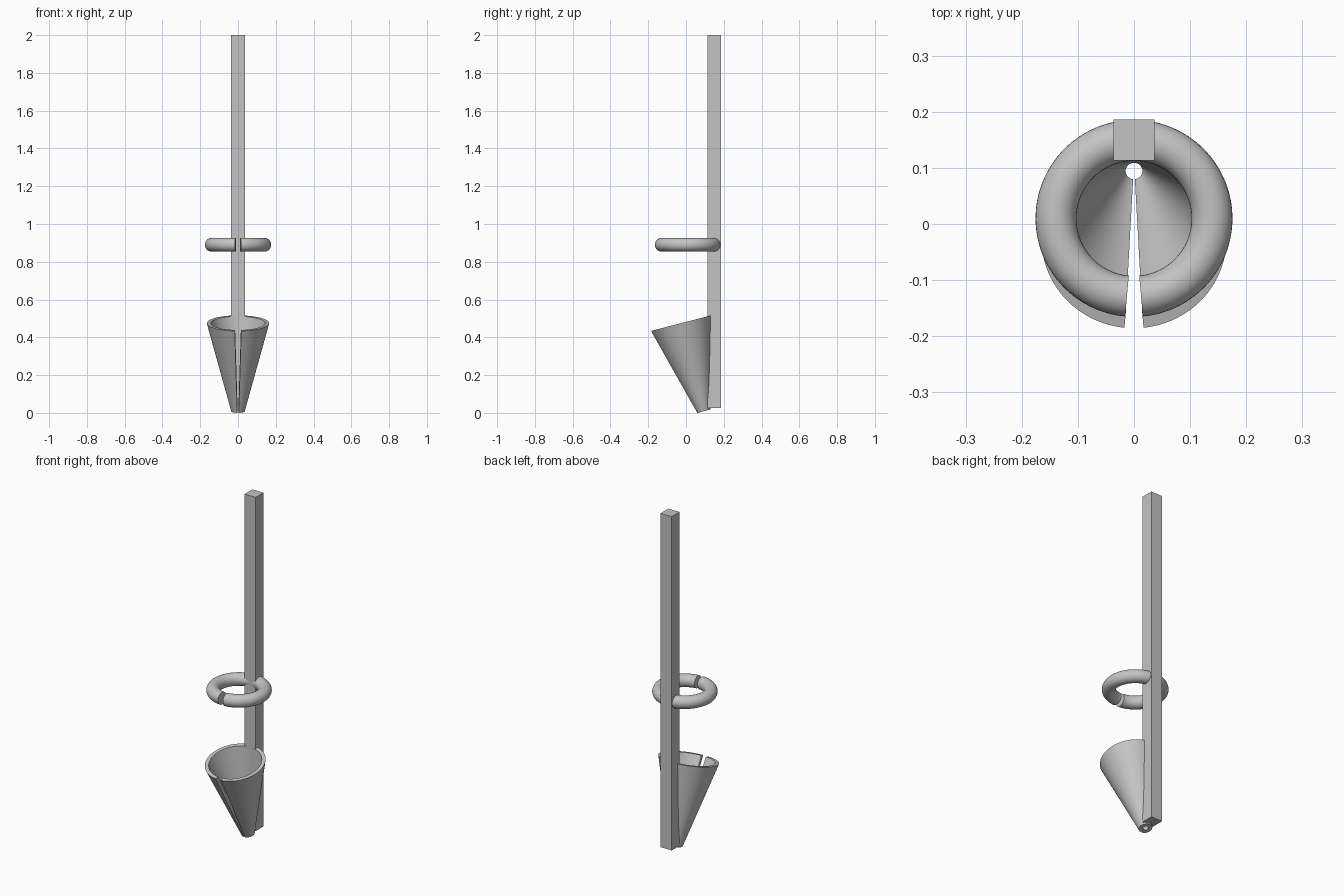
import bpy, bmesh
from math import sin, cos, tan, pi, radians
from mathutils import Matrix

if "Cube" in bpy.data.objects:
    bpy.data.objects.remove(bpy.data.objects["Cube"], do_unlink=True)

GREY = (0.55, 0.55, 0.55, 1)
mat = bpy.data.materials.new("plain grey")
mat.use_nodes = True
mat.diffuse_color = GREY
mat.node_tree.nodes["Principled BSDF"].inputs["Base Color"].default_value = GREY


def finish(name, bm, smooth):
    bmesh.ops.recalc_face_normals(bm, faces=bm.faces)
    mesh = bpy.data.meshes.new(name)
    bm.to_mesh(mesh)
    bm.free()
    mesh.materials.append(mat)
    obj = bpy.data.objects.new(name, mesh)
    bpy.context.collection.objects.link(obj)
    if smooth:
        bpy.ops.object.select_all(action='DESELECT')
        obj.select_set(True)
        bpy.context.view_layer.objects.active = obj
        bpy.ops.object.shade_smooth_by_angle(angle=radians(35))
    return obj


def open_sweep(name, profile, half_gap, place, steps=96):
    """Revolve a closed (radius, height) profile about z, leaving a gap at -y."""
    bm = bmesh.new()
    rows = []
    for i in range(steps + 1):
        a = -pi / 2 + half_gap + (2 * pi - 2 * half_gap) * i / steps
        rows.append([bm.verts.new((r * cos(a), r * sin(a), h)) for r, h in profile])
    n = len(profile)
    for a, b in zip(rows, rows[1:]):
        for j in range(n):
            k = (j + 1) % n
            bm.faces.new((a[j], b[j], b[k], a[k]))
    # flat ends on both sides of the gap
    bm.faces.new(rows[0])
    bm.faces.new(rows[-1])
    bm.transform(place)
    return finish(name, bm, True)


# Upright square post
bm = bmesh.new()
bmesh.ops.create_cube(bm, size=1, matrix=Matrix.Translation((0, 0.1495, 1.0125))
                      @ Matrix.Diagonal((0.073, 0.073, 1.975, 1)))
finish("post", bm, False)

# Split ring around the middle
tube = 0.0365
ring_profile = [(0.139 + tube * cos(2 * pi * i / 32), tube * sin(2 * pi * i / 32))
                for i in range(32)]
open_sweep("split_ring", ring_profile, radians(5.2), Matrix.Translation((0, 0.01, 0.89)))

# Tilted hollow cone with a slot down its front
tilt = radians(14.5)
length = 0.466 / cos(tilt)
cone_profile = [(0.015, 0), (0.036, 0), (0.165, length), (0.144, length)]
open_sweep("slotted_cone", cone_profile, radians(6),
           Matrix.Translation((0, -0.026 + 0.466 * tan(tilt), 0.009))
           @ Matrix.Rotation(tilt, 4, 'X'))
